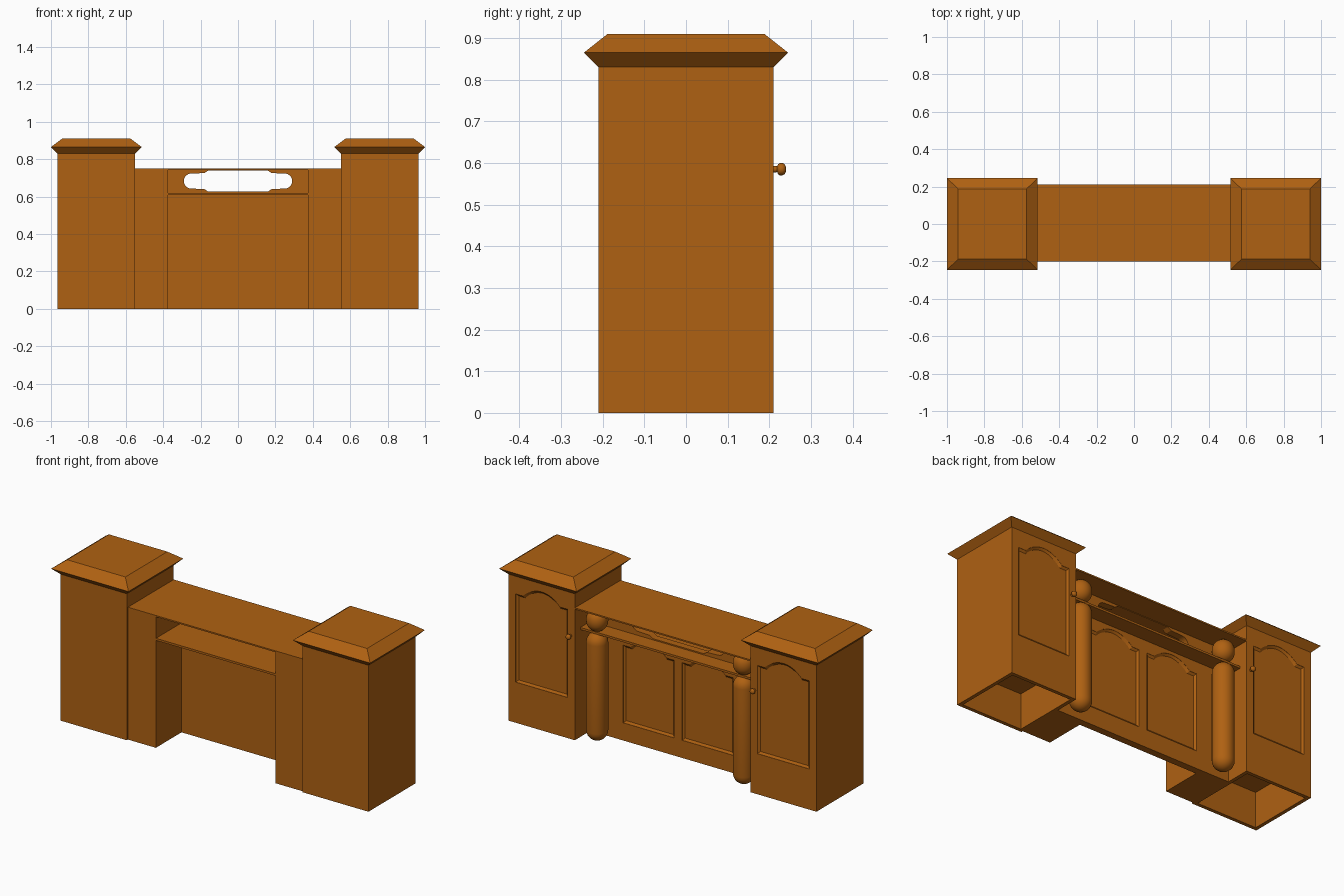
import bpy, bmesh, math

if "Cube" in bpy.data.objects:
    bpy.data.objects.remove(bpy.data.objects["Cube"])

wood = bpy.data.materials.new("wood")
wood.diffuse_color = (0.43, 0.12, 0.006, 1)
wood.use_nodes = True
wood.node_tree.nodes["Principled BSDF"].inputs["Base Color"].default_value = wood.diffuse_color


def loft(name, rings, smooth=False):
    """Closed solid through rings of equal point count, capped at both ends."""
    bm = bmesh.new()
    vs = [[bm.verts.new(p) for p in r] for r in rings]
    n = len(rings[0])
    for a, b in zip(vs, vs[1:]):
        for i in range(n):
            j = (i + 1) % n
            bm.faces.new((a[i], a[j], b[j], b[i]))
    bm.faces.new(vs[0])
    bm.faces.new(vs[-1])
    bmesh.ops.recalc_face_normals(bm, faces=bm.faces)
    me = bpy.data.meshes.new(name)
    bm.to_mesh(me)
    bm.free()
    me.materials.append(wood)
    ob = bpy.data.objects.new(name, me)
    bpy.context.collection.objects.link(ob)
    bpy.context.view_layer.objects.active = ob
    if smooth:
        bpy.ops.object.select_all(action='DESELECT')
        ob.select_set(True)
        bpy.ops.object.shade_smooth_by_angle(angle=math.radians(40))
    return ob


def rect(cx, cy, hx, hy, z):
    return [(cx + sx * hx, cy + sy * hy, z)
            for sx, sy in ((-1, -1), (1, -1), (1, 1), (-1, 1))]


def box(name, x0, x1, y0, y1, z0, z1):
    c = ((x0 + x1) / 2, (y0 + y1) / 2, (x1 - x0) / 2, (y1 - y0) / 2)
    return loft(name, [rect(*c, z0), rect(*c, z1)])


def cut(ob, cutter):
    m = ob.modifiers.new("cut", 'BOOLEAN')
    m.object = cutter
    m.operation = 'DIFFERENCE'
    m.solver = 'EXACT'
    bpy.context.view_layer.objects.active = ob
    bpy.ops.object.modifier_apply(modifier=m.name)
    bpy.data.objects.remove(cutter)


def arch(x0, x1, z0, z1, rise, y, inset):
    """Door panel outline with an arched top, shrunk by inset."""
    x0, x1, z0, z1 = x0 + inset, x1 - inset, z0 + inset, z1 - inset
    w = x1 - x0
    pts = [(x0, z0), (x1, z0), (x1, z1)]
    for i in range(17):
        t = i / 16
        pts.append((x1 - w * (0.14 + 0.72 * t),
                    z1 + rise * math.sin(math.pi * t) ** 0.8))
    pts.append((x0, z1))
    return [(x, y, z) for x, z in pts]


def recess(ob, x0, x1, z0, z1, rise, y):
    """Arched field with sloping sides sunk into a back face at y."""
    cut(ob, loft("panel_cutter", [arch(x0, x1, z0, z1, rise, y + 0.01, 0),
                                  arch(x0, x1, z0, z1, rise, y - 0.001, 0),
                                  arch(x0, x1, z0, z1, rise, y - 0.010, 0.012)]))


def circle_z(cx, cy, r, z, n=32):
    return [(cx + r * math.cos(2 * math.pi * i / n),
             cy + r * math.sin(2 * math.pi * i / n), z) for i in range(n)]


def capsule(name, cx, cy, r, z0, z1):
    """Upright rod with domed ends."""
    angs = [math.radians(a) for a in (5, 15, 30, 45, 60, 75, 90)]
    low = [circle_z(cx, cy, r * math.sin(a), z0 + r - r * math.cos(a)) for a in angs]
    top = [circle_z(cx, cy, r * math.sin(a), z1 - r + r * math.cos(a)) for a in reversed(angs)]
    return loft(name, low + top, True)


for s, side in ((-1, "left"), (1, "right")):
    # tall pillar cabinet: open foot, straight body and flared cap
    cx = s * 0.7575
    pillar = loft(side + "_pillar", [
        rect(cx, 0, 0.187, 0.19, 0.20), rect(cx, 0, 0.187, 0.19, 0),
        rect(cx, 0, 0.2075, 0.21, 0), rect(cx, 0, 0.2075, 0.21, 0.83),
        rect(cx, 0, 0.2425, 0.245, 0.865), rect(cx, 0, 0.183, 0.188, 0.91)])
    recess(pillar, cx - 0.163, cx + 0.163, 0.23, 0.73, 0.055, 0.21)

    # door knob
    prof = [(0.009, 0.205), (0.007, 0.219), (0.012, 0.221), (0.0145, 0.225),
            (0.0145, 0.232), (0.012, 0.237), (0.006, 0.24)]
    loft(side + "_knob", [[(s * 0.577 + r * math.cos(math.tau * i / 20), y,
                            0.585 + r * math.sin(math.tau * i / 20))
                           for i in range(20)] for r, y in prof], True)

    # pedestal beside the knee space
    a, b = sorted((s * 0.375, s * 0.55))
    box(side + "_pedestal", a, b, -0.20, 0.065, 0, 0.742)

    # round column below the shelf and ball above it
    capsule(side + "_column", s * 0.46, 0.138, 0.057, 0, 0.612)
    capsule(side + "_column_ball", s * 0.46, 0.138, 0.057, 0.618, 0.742)

# counter top and shelf
box("counter_top", -0.55, 0.55, -0.20, 0.21, 0.742, 0.75)
box("shelf", -0.55, 0.55, -0.199, 0.16, 0.608, 0.62)

# middle wall with two arched panels on the back
wall = box("middle_wall", -0.55, 0.55, 0.03, 0.07, 0, 0.61)
for s in (-1, 1):
    recess(wall, s * 0.185 - 0.16, s * 0.185 + 0.16, 0.10, 0.54, 0.05, 0.07)

# pierced rail between shelf and counter
rail = box("pierced_rail", -0.55, 0.55, 0.03, 0.07, 0.618, 0.744)
zc = 0.683
quarter = [(0.16, 0.056), (0.18, 0.043)]
quarter += [(0.25 + 0.04 * math.sin(a), 0.04 * math.cos(a))
            for a in (math.pi / 2 * i / 8 for i in range(8))]
half = quarter + [(0.29, 0)] + [(x, -z) for x, z in reversed(quarter)]
hole = half + [(-x, -z) for x, z in half]
cut(rail, loft("hole_cutter", [[(x, y, zc + z) for x, z in hole] for y in (0, 0.1)]))
